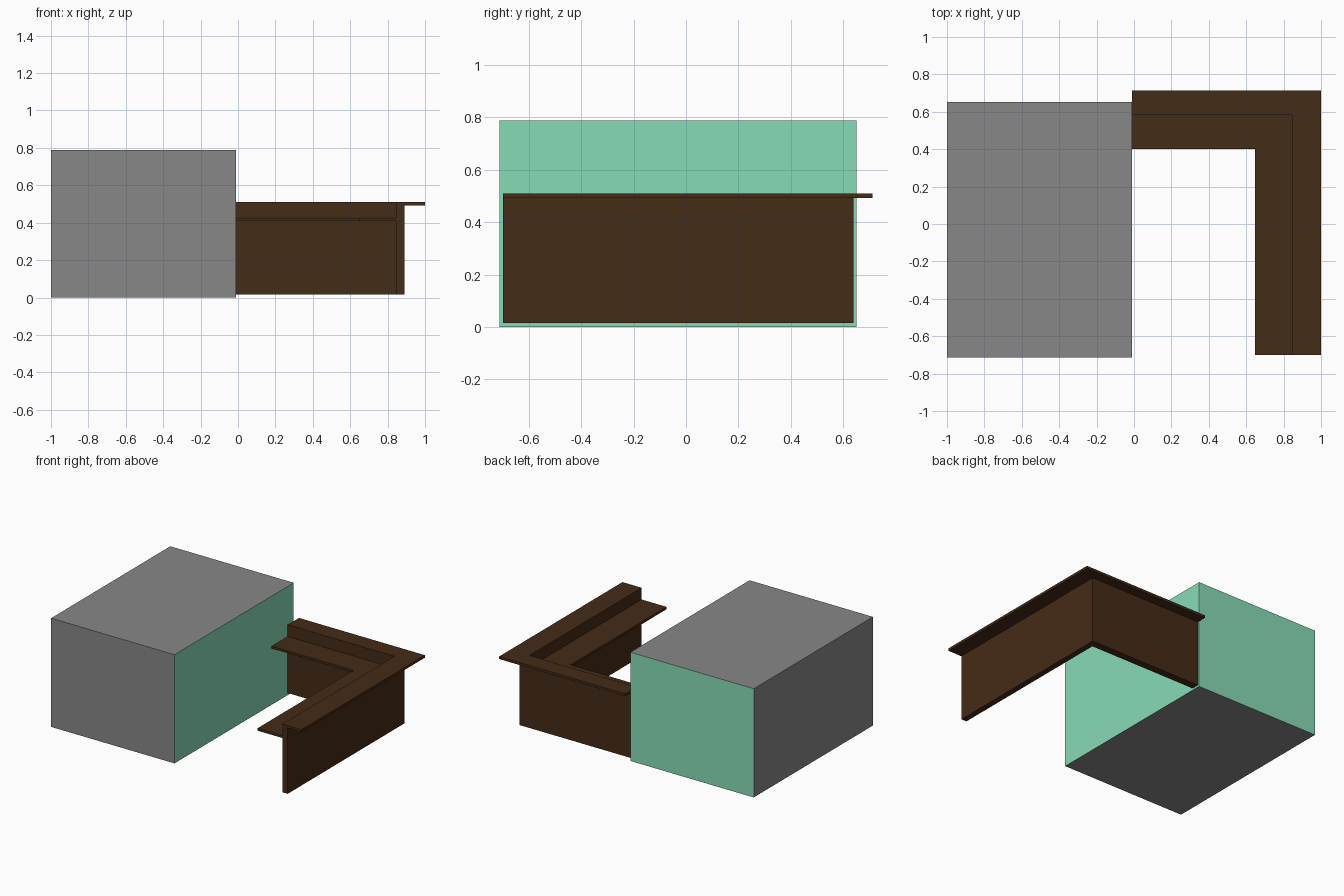
import bpy, bmesh

if "Cube" in bpy.data.objects:
    bpy.data.objects.remove(bpy.data.objects["Cube"])


def material(name, color):
    m = bpy.data.materials.new(name)
    m.diffuse_color = color
    m.use_nodes = True
    m.node_tree.nodes["Principled BSDF"].inputs["Base Color"].default_value = m.diffuse_color
    return m


def prism(name, outline, z0, z1, *mats):
    # Extrude a counter-clockwise plan outline from z0 up to z1
    bm = bmesh.new()
    base = bm.faces.new([bm.verts.new((x, y, z0)) for x, y in outline])
    top = bmesh.ops.extrude_face_region(bm, geom=[base], use_keep_orig=True)["geom"]
    for v in top:
        if isinstance(v, bmesh.types.BMVert):
            v.co.z = z1
    bmesh.ops.recalc_face_normals(bm, faces=bm.faces[:])
    mesh = bpy.data.meshes.new(name)
    bm.to_mesh(mesh)
    bm.free()
    for m in mats:
        mesh.materials.append(m)
    ob = bpy.data.objects.new(name, mesh)
    bpy.context.collection.objects.link(ob)
    return ob


def l_shape(name, xi, yi, xo, yo, z0, z1, mat):
    # L in plan: inner corner (xi, yi), outer corner (xo, yo)
    outline = [(xi, FRONT), (xo, FRONT), (xo, yo), (LEFT, yo), (LEFT, yi), (xi, yi)]
    return prism(name, outline, z0, z1, mat)


LEFT, FRONT = -0.01, -0.70
grey = material("grey", (0.245, 0.245, 0.245, 1))
green = material("mint", (0.242, 0.708, 0.474, 1))
brown = material("dark_wood", (0.06, 0.025, 0.0086, 1))

# Back room block: mint on its right and back walls
block = prism("room_block", [(-1, -0.713), (LEFT, -0.713), (LEFT, 0.652), (-1, 0.652)],
              0, 0.788, grey, green)
for p in block.data.polygons:
    if p.normal.x > 0.9 or p.normal.y > 0.9:
        p.material_index = 1

# Bar counter: upright front, raised outer top, lower inner worktop
l_shape("counter_wall", 0.846, 0.584, 0.889, 0.639, 0.015, 0.492, brown)
l_shape("counter_top", 0.846, 0.584, 1.0, 0.713, 0.492, 0.510, brown)
l_shape("inner_worktop", 0.646, 0.40, 0.846, 0.584, 0.408, 0.425, brown)
